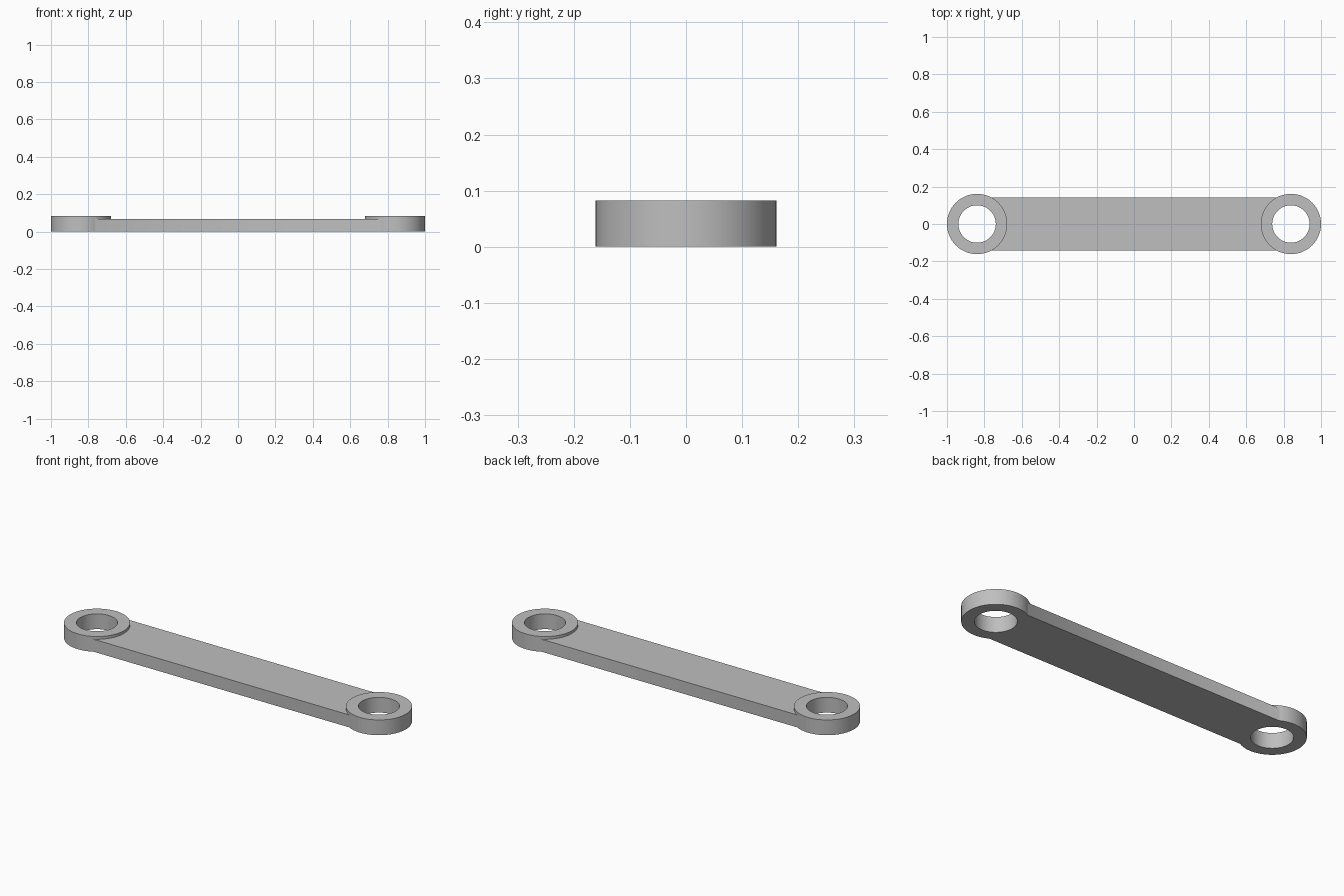
import bpy
import math

cube = bpy.data.objects.get("Cube")
if cube:
    bpy.data.objects.remove(cube, do_unlink=True)

EYE_X, EYE_R, HOLE_R = 0.839, 0.161, 0.1
EYE_H, BAR_H, BAR_W = 0.082, 0.067, 0.282

steel = bpy.data.materials.new("plain grey")
steel.use_nodes = True
grey = (0.52, 0.52, 0.52, 1)
steel.diffuse_color = grey
steel.node_tree.nodes["Principled BSDF"].inputs["Base Color"].default_value = grey


def cylinder(name, x, radius, bottom, top):
    bpy.ops.mesh.primitive_cylinder_add(
        vertices=96, radius=radius, depth=top - bottom,
        location=(x, 0, (bottom + top) / 2))
    obj = bpy.context.object
    obj.name = name
    obj.data.materials.append(steel)
    return obj


def combine(target, other, operation):
    mod = target.modifiers.new(operation.lower(), "BOOLEAN")
    mod.operation, mod.object, mod.solver = operation, other, "EXACT"
    bpy.context.view_layer.objects.active = target
    bpy.ops.object.modifier_apply(modifier=mod.name)
    bpy.data.objects.remove(other, do_unlink=True)


# Flat bar between the eye centres
bpy.ops.mesh.primitive_cube_add(size=1, location=(0, 0, BAR_H / 2))
link = bpy.context.object
link.name = "link_arm"
link.scale = (2 * EYE_X, BAR_W, BAR_H)
bpy.ops.object.transform_apply(location=True, rotation=False, scale=True)
link.data.materials.append(steel)

# Raised round eyes joined to the bar, then bored through
for side in (-1, 1):
    combine(link, cylinder("eye", side * EYE_X, EYE_R, 0, EYE_H), "UNION")
for side in (-1, 1):
    combine(link, cylinder("bore", side * EYE_X, HOLE_R, -0.1, 0.2), "DIFFERENCE")

# Smooth round walls with crisp rims
bpy.ops.object.select_all(action="DESELECT")
link.select_set(True)
bpy.context.view_layer.objects.active = link
bpy.ops.object.shade_smooth_by_angle(angle=math.radians(30))
